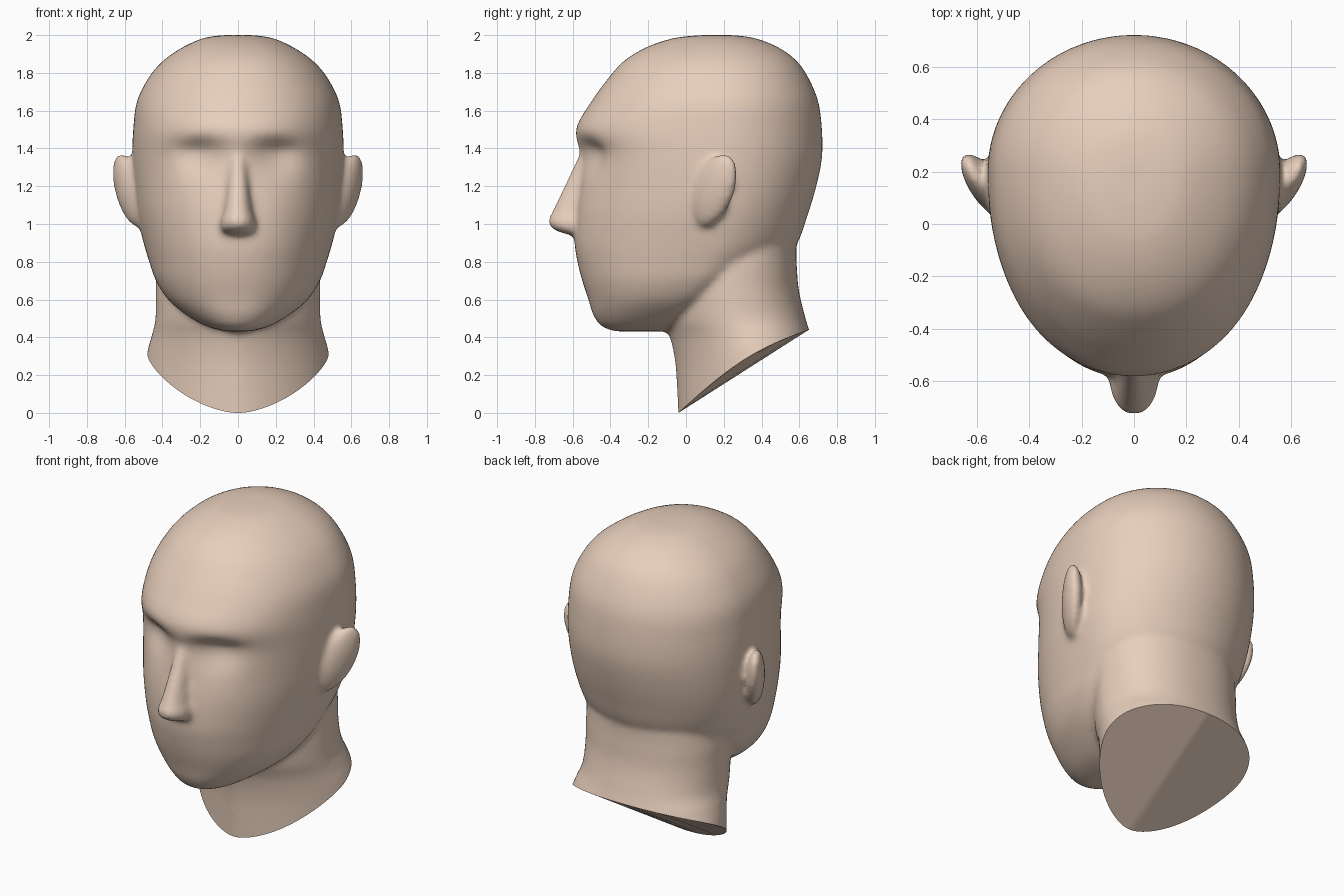
import bpy, bmesh
from math import pi, sin, cos, exp, radians
from mathutils import Matrix, Vector

if "Cube" in bpy.data.objects:
    bpy.data.objects.remove(bpy.data.objects["Cube"])

SEG = 72


def spline(rows, steps=6):
    """Catmull-Rom resampling of a table of ring settings."""
    out = []
    for i in range(len(rows) - 1):
        p0, p1 = rows[max(i - 1, 0)], rows[i]
        p2, p3 = rows[i + 1], rows[min(i + 2, len(rows) - 1)]
        for s in range(steps):
            t = s / steps
            out.append([0.5 * (2 * b + (c - a) * t + (2 * a - 5 * b + 4 * c - d) * t * t
                               + (3 * b - a - 3 * c + d) * t ** 3)
                        for a, b, c, d in zip(p0, p1, p2, p3)])
    out.append(list(rows[-1]))
    return out


def power(v, n):
    return (1 if v >= 0 else -1) * abs(v) ** (2 / n)


def loft(bm, rows, n_front=2.0, n_back=2.0):
    """Closed loft; a row is (z, front y, back y, half width, y of widest point)."""
    rings = []
    for z, front, back, w, yc in spline(rows):
        ring = []
        for k in range(SEG):
            a = 2 * pi * k / SEG
            c, s = cos(a), sin(a)
            n = n_front if c < 0 else n_back
            reach = yc - front if c < 0 else back - yc
            ring.append(bm.verts.new((w * power(s, n), yc + reach * power(c, n), z)))
        rings.append(ring)
    for lo, hi in zip(rings, rings[1:]):
        for k in range(SEG):
            j = (k + 1) % SEG
            bm.faces.new((lo[k], lo[j], hi[j], hi[k]))
    bm.faces.new(rings[0])
    bm.faces.new(rings[-1])


bm = bmesh.new()

# Skull, face and jaw
loft(bm, [
    (2.0, 0.08, 0.25, 0.08, 0.16), (1.985, -0.06, 0.36, 0.18, 0.17),
    (1.94, -0.20, 0.48, 0.285, 0.19), (1.87, -0.32, 0.58, 0.39, 0.2),
    (1.78, -0.405, 0.645, 0.47, 0.2), (1.65, -0.50, 0.70, 0.535, 0.2),
    (1.5, -0.583, 0.72, 0.555, 0.2), (1.35, -0.56, 0.72, 0.56, 0.2),
    (1.2, -0.565, 0.69, 0.553, 0.2), (1.05, -0.585, 0.645, 0.535, 0.19),
    (0.9, -0.59, 0.59, 0.50, 0.16), (0.8, -0.575, 0.50, 0.47, 0.11),
    (0.7, -0.55, 0.36, 0.435, 0.05), (0.6, -0.517, 0.2, 0.37, -0.02),
    (0.52, -0.492, 0.08, 0.275, -0.1), (0.46, -0.45, -0.02, 0.17, -0.2),
    (0.432, -0.38, -0.1, 0.07, -0.26)], n_front=2.15)

# Neck, flaring towards the shoulders
loft(bm, [
    (1.1, 0.0, 0.45, 0.3, 0.25), (0.95, -0.03, 0.57, 0.41, 0.25),
    (0.8, -0.08, 0.585, 0.435, 0.25), (0.65, -0.13, 0.597, 0.435, 0.25),
    (0.5, -0.125, 0.632, 0.437, 0.27), (0.4, -0.085, 0.665, 0.455, 0.32),
    (0.27, -0.058, 0.70, 0.48, 0.36), (0.1, -0.046, 0.75, 0.49, 0.37),
    (-0.15, -0.036, 0.8, 0.5, 0.37)], n_front=1.65, n_back=2.2)

# Nose
loft(bm, [
    (1.47, -0.53, -0.3, 0.04, -0.45), (1.38, -0.565, -0.3, 0.05, -0.48),
    (1.2, -0.645, -0.3, 0.062, -0.52), (1.07, -0.705, -0.3, 0.08, -0.54),
    (1.015, -0.73, -0.3, 0.097, -0.55), (0.97, -0.70, -0.3, 0.095, -0.55),
    (0.94, -0.61, -0.3, 0.07, -0.5)], n_front=2.3)

# Ears: flattened spheres leaning outwards at the top and back
for side in (-1, 1):
    m = Matrix(((0.05 * side, 0.055 * side, 0.045 * side, 0.577 * side),
                (-0.02, 0.11, 0.05, 0.15),
                (-0.01, 0.0, 0.195, 1.18),
                (0, 0, 0, 1)))
    bmesh.ops.create_uvsphere(bm, u_segments=32, v_segments=20, radius=1, matrix=m)

bmesh.ops.recalc_face_normals(bm, faces=bm.faces)
mesh = bpy.data.meshes.new("head")
bm.to_mesh(mesh)
bm.free()
head = bpy.data.objects.new("head", mesh)
bpy.context.collection.objects.link(head)

# Fuse the parts into one skin and soften the joins
fuse = head.modifiers.new("fuse", 'REMESH')
fuse.mode = 'VOXEL'
fuse.voxel_size = 0.016
soft = head.modifiers.new("soften", 'SMOOTH')
soft.factor = 0.5
soft.iterations = 12
deps = bpy.context.evaluated_depsgraph_get()
skin = bpy.data.meshes.new_from_object(head.evaluated_get(deps))
head.modifiers.clear()
head.data = skin
skin.name = "head"

bm = bmesh.new()
bm.from_mesh(skin)

# Eye sockets: sharper under the brow, fading down the cheek
for v in bm.verts:
    x, y, z = v.co
    if y < -0.2:
        dz = z - 1.385
        v.co.y += 0.06 * exp(-((abs(x) - 0.21) / 0.13) ** 2
                             - (dz / (0.065 if dz > 0 else 0.13)) ** 2)

# Slanted neck cut with a slightly bowed rim
origin = Vector((0, -0.04, 0))
normal = Vector((0, 0.44, -0.69)).normalized()
cut = bmesh.ops.bisect_plane(bm, geom=bm.verts[:] + bm.edges[:] + bm.faces[:],
                             plane_co=origin, plane_no=normal, clear_outer=True)
rim = [e for e in cut['geom_cut'] if isinstance(e, bmesh.types.BMEdge)]
for v in bm.verts:
    t = (v.co.y + 0.04) / 0.69
    d = -(v.co - origin).dot(normal)
    if 0 < t < 1 and d < 0.3:
        v.co.z += 0.06 * sin(pi * t) * (1 - d / 0.3) ** 2

# Neck cap, folded along the middle
for f in bmesh.ops.holes_fill(bm, edges=rim, sides=0)['faces']:
    lo = min(f.verts, key=lambda v: v.co.y)
    hi = max(f.verts, key=lambda v: v.co.y - abs(v.co.x) * 0.1)
    if len(f.verts) > 20:
        bmesh.utils.face_split(f, lo, hi)
bmesh.ops.recalc_face_normals(bm, faces=bm.faces)
bm.to_mesh(skin)
bm.free()

mat = bpy.data.materials.new("skin")
mat.diffuse_color = (0.8, 0.62, 0.5, 1)
mat.use_nodes = True
mat.node_tree.nodes["Principled BSDF"].inputs["Base Color"].default_value = mat.diffuse_color
skin.materials.clear()
skin.materials.append(mat)

bpy.context.view_layer.objects.active = head
head.select_set(True)
bpy.ops.object.shade_smooth_by_angle(angle=radians(40))
